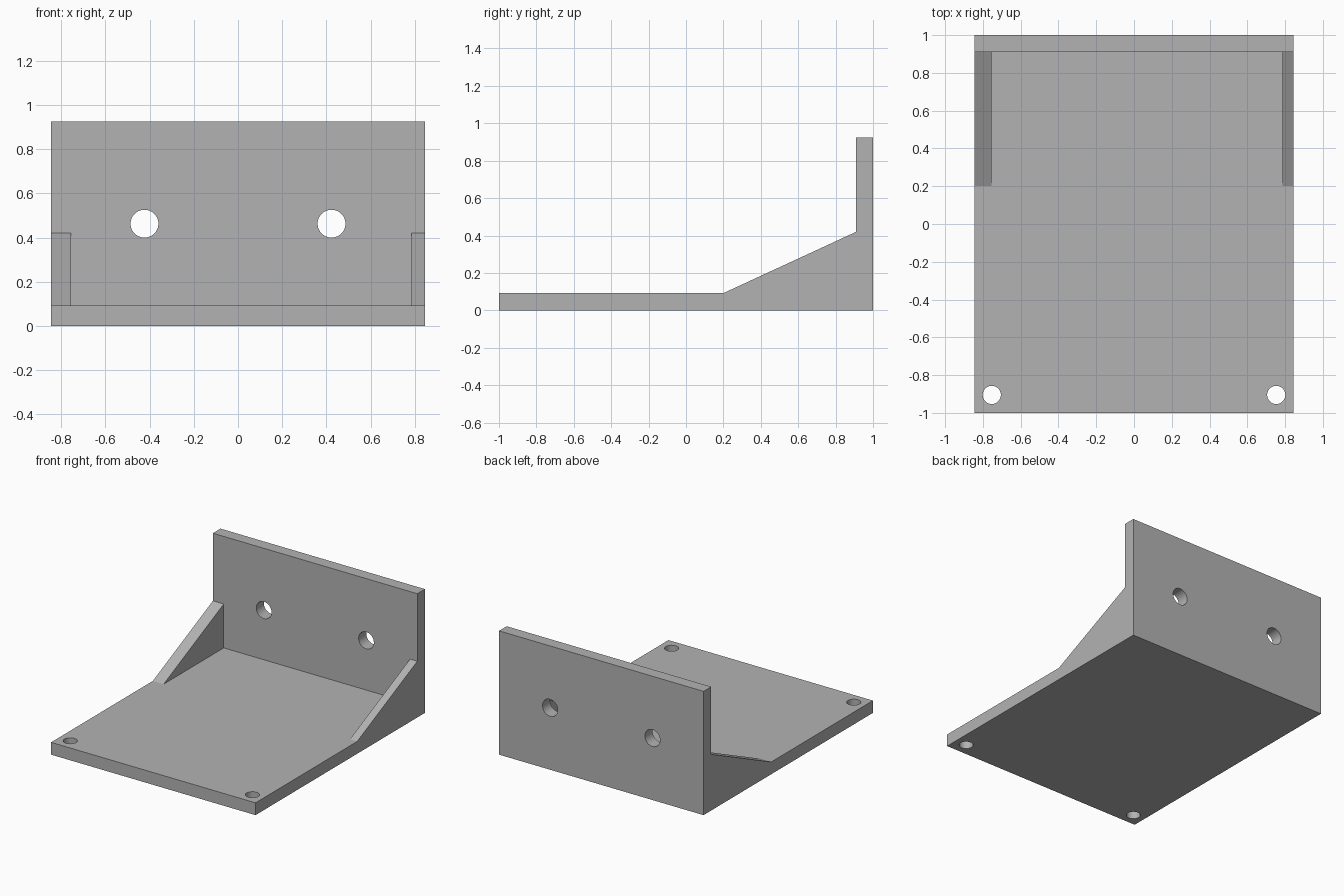
import bpy
import bmesh
from math import pi, radians
from mathutils import Matrix

cube = bpy.data.objects.get("Cube")
if cube:
    bpy.data.objects.remove(cube, do_unlink=True)

HALF_W = 0.845
PLATE = 0.092      # base thickness
WALL_Y = 0.91      # front face of the upright wall
WALL_TOP = 0.925
SLOPE_LOW, SLOPE_HIGH = (0.2, PLATE), (WALL_Y, 0.42)

grey = bpy.data.materials.new("plain grey")
grey.use_nodes = True
colour = (0.45, 0.45, 0.45, 1)
grey.diffuse_color = colour
grey.node_tree.nodes["Principled BSDF"].inputs["Base Color"].default_value = colour


def finish(name, bm):
    bmesh.ops.recalc_face_normals(bm, faces=bm.faces)
    mesh = bpy.data.meshes.new(name)
    bm.to_mesh(mesh)
    bm.free()
    mesh.materials.append(grey)
    obj = bpy.data.objects.new(name, mesh)
    bpy.context.collection.objects.link(obj)
    return obj


def prism(name, profile, x0, x1):
    """Extrude a (y, z) side profile across x."""
    bm = bmesh.new()
    face = bm.faces.new([bm.verts.new((x0, y, z)) for y, z in profile])
    new = bmesh.ops.extrude_face_region(bm, geom=[face])["geom"]
    verts = [v for v in new if isinstance(v, bmesh.types.BMVert)]
    bmesh.ops.translate(bm, verts=verts, vec=(x1 - x0, 0, 0))
    return finish(name, bm)


def drill(name, location, radius, along_y=False):
    turn = Matrix.Rotation(pi / 2 if along_y else 0, 4, "X")
    bm = bmesh.new()
    bmesh.ops.create_cone(bm, cap_ends=True, segments=48, radius1=radius,
                          radius2=radius, depth=0.4,
                          matrix=Matrix.Translation(location) @ turn)
    return finish(name, bm)


# Base, upright wall and full-width brace from one side profile
bracket = prism("bracket", [(-1, 0), (1, 0), (1, WALL_TOP), (WALL_Y, WALL_TOP),
                            SLOPE_HIGH, SLOPE_LOW, (-1, PLATE)], -HALF_W, HALF_W)

# Pocket that leaves a gusset at each side, the right one thicker
cutters = [prism("pocket_cutter", [SLOPE_LOW, (WALL_Y, PLATE), SLOPE_HIGH, (0.4, 0.5)],
                 -0.755, 0.785)]

# Screw holes in the base and the wall
for side, sign in (("left", 1), ("right", -1)):
    cutters.append(drill(side + "_base_hole_cutter", (sign * 0.753, -0.905, 0.05), 0.048))
    cutters.append(drill(side + "_wall_hole_cutter", (sign * 0.423, 0.95, 0.463), 0.063, True))

for cutter in cutters:
    cutter.hide_render = True
    cutter.hide_set(True)
    cut = bracket.modifiers.new(cutter.name, "BOOLEAN")
    cut.operation = "DIFFERENCE"
    cut.solver = "EXACT"
    cut.object = cutter

# Bake the cuts, then smooth only the hole walls
bpy.context.view_layer.objects.active = bracket
bracket.select_set(True)
for cutter in cutters:
    bpy.ops.object.modifier_apply(modifier=cutter.name)
    bpy.data.objects.remove(cutter, do_unlink=True)
bpy.ops.object.shade_smooth_by_angle(angle=radians(20))
